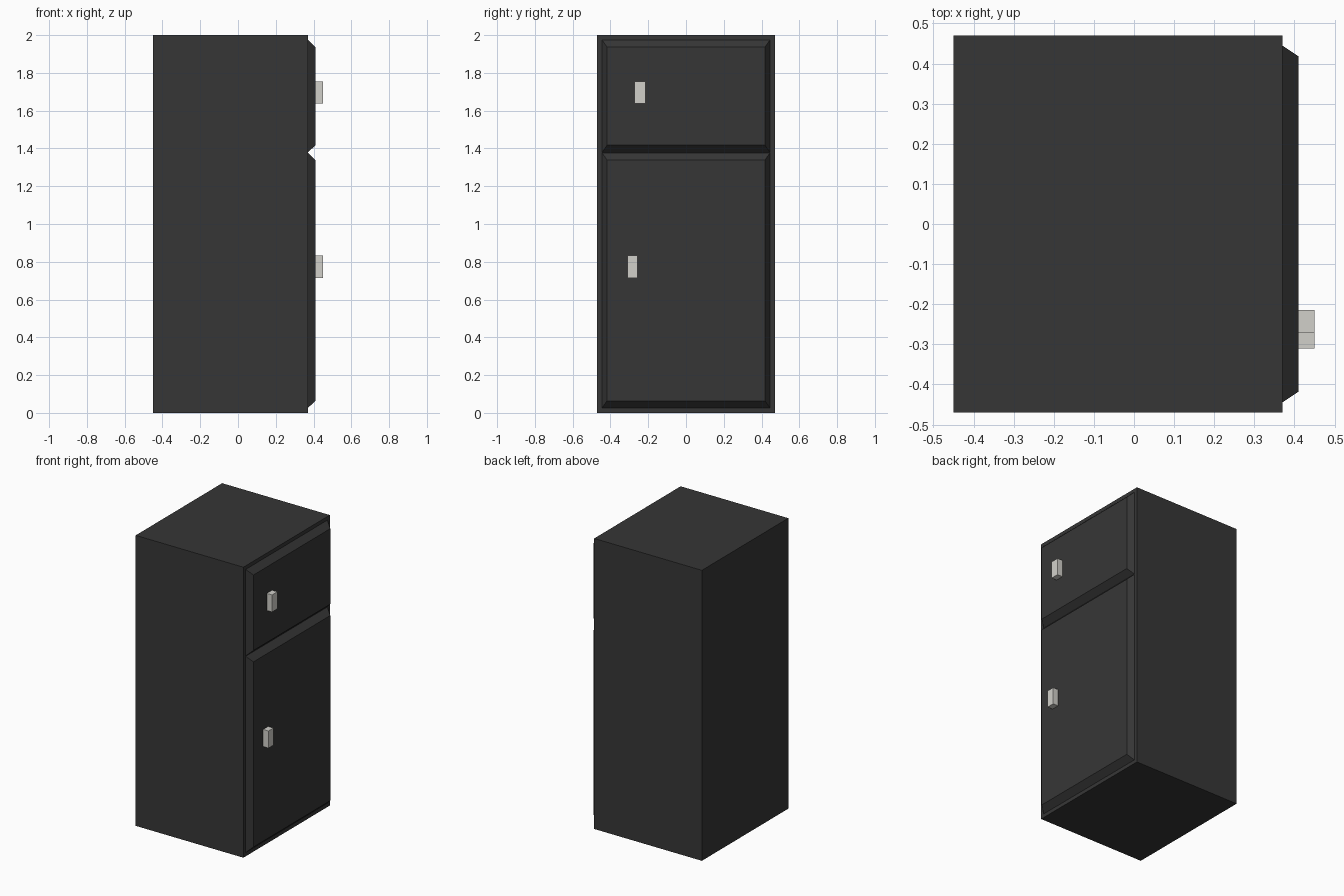
import bpy, bmesh

if "Cube" in bpy.data.objects:
    bpy.data.objects.remove(bpy.data.objects["Cube"])


def material(name, rgb):
    m = bpy.data.materials.new(name)
    m.diffuse_color = (*rgb, 1)
    m.use_nodes = True
    m.node_tree.nodes["Principled BSDF"].inputs["Base Color"].default_value = m.diffuse_color
    return m


charcoal = material("charcoal", (0.037, 0.037, 0.037))
light_grey = material("light grey", (0.64, 0.63, 0.59))


def block(name, x, y, z, mat, inset_y=0, inset_z=0):
    """Box between the given ranges; its +x face can be shrunk for a bevelled panel."""
    bm = bmesh.new()
    bmesh.ops.create_cube(bm, size=1)
    for v in bm.verts:
        front = v.co.x > 0
        sy, sz = (1 if v.co.y > 0 else -1), (1 if v.co.z > 0 else -1)
        v.co = (x[front], y[sy > 0] - sy * inset_y * front, z[sz > 0] - sz * inset_z * front)
    mesh = bpy.data.meshes.new(name)
    bm.to_mesh(mesh)
    bm.free()
    mesh.materials.append(mat)
    obj = bpy.data.objects.new(name, mesh)
    bpy.context.collection.objects.link(obj)
    return obj


# Cabinet
block("cabinet", (-0.45, 0.37), (-0.47, 0.47), (0, 2), charcoal)

# Bevelled doors
for name, z in (("lower_door", (0.026, 1.377)), ("upper_door", (1.379, 1.975))):
    block(name, (0.37, 0.41), (-0.445, 0.445), z, charcoal, 0.027, 0.038)

# Handles
for name, y, z in (("lower_handle", (-0.311, -0.256), (0.715, 0.833)),
                   ("upper_handle", (-0.272, -0.214), (1.637, 1.755))):
    block(name, (0.41, 0.45), y, z, light_grey)
